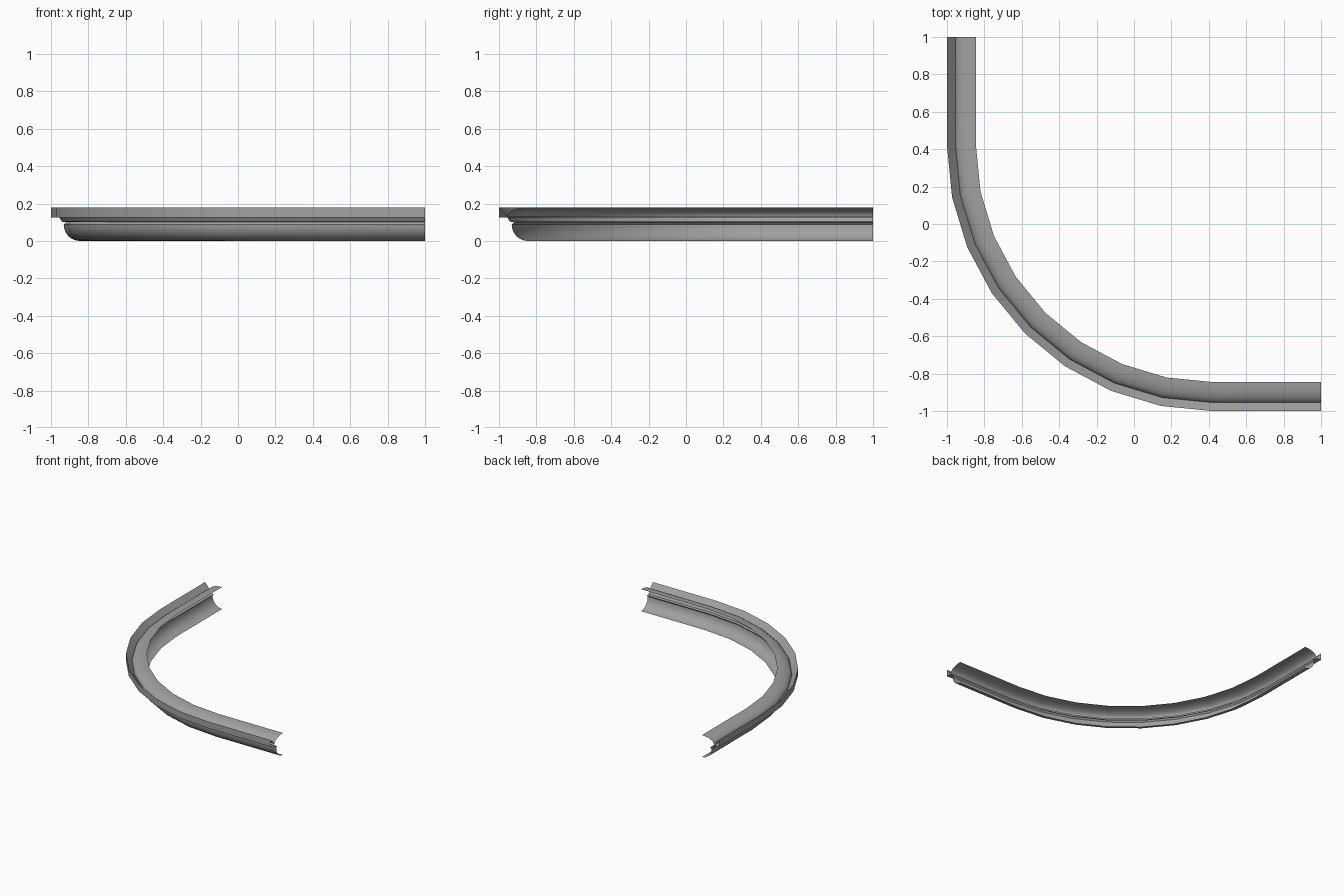
import bpy, bmesh
from math import sin, cos, pi

cube = bpy.data.objects.get("Cube")
if cube:
    bpy.data.objects.remove(cube, do_unlink=True)

# Single plain grey
grey = bpy.data.materials.new("plain_grey")
grey.use_nodes = True
colour = (0.36, 0.36, 0.36, 1)
grey.diffuse_color = colour
grey.node_tree.nodes["Principled BSDF"].inputs["Base Color"].default_value = colour


def quarter(cx, cz, rx, rz, start, end, steps=7):
    """Elliptical arc in the (inset, height) plane."""
    angles = [start + (end - start) * i / steps for i in range(steps + 1)]
    return [(cx + rx * cos(a), cz + rz * sin(a)) for a in angles]


# Moulding section as (inset from the outer edge, height)
rounded_top = quarter(0.155, 0.13, 0.11, 0.05, pi / 2, pi)
fascia = [(0, 0.18), (0, 0.125), (0.045, 0.125)]
step = [(0.058, 0.103), (0.08, 0.1), (0.068, 0.088)]
rounded_base = quarter(0.155, 0.088, 0.087, 0.088, pi, 1.5 * pi)[1:]
profile = rounded_top + fascia + step + rounded_base

# Path stations: straight run, quarter turn in eight facets, straight run
CENTRE, RADIUS, TURNS = 0.42, 1.42, 8
stations = [(CENTRE, 1.0, pi)]
stations += [(CENTRE, CENTRE, pi + pi / 2 * i / TURNS) for i in range(TURNS + 1)]
stations += [(1.0, CENTRE, 1.5 * pi)]

# Sweep the open section along the path
bm = bmesh.new()
rings = []
for cx, cy, a in stations:
    rings.append([bm.verts.new((cx + (RADIUS - s) * cos(a),
                                cy + (RADIUS - s) * sin(a), z)) for s, z in profile])
for r0, r1 in zip(rings, rings[1:]):
    for i in range(len(profile) - 1):
        bm.faces.new((r0[i], r0[i + 1], r1[i + 1], r1[i]))

mesh = bpy.data.meshes.new("curved_moulding")
bm.to_mesh(mesh)
bm.free()
mesh.materials.append(grey)
moulding = bpy.data.objects.new("curved_moulding", mesh)
bpy.context.collection.objects.link(moulding)

# Smooth the curves, keep the moulding edges crisp
bpy.ops.object.select_all(action="DESELECT")
moulding.select_set(True)
bpy.context.view_layer.objects.active = moulding
bpy.ops.object.shade_smooth_by_angle(angle=0.5)
